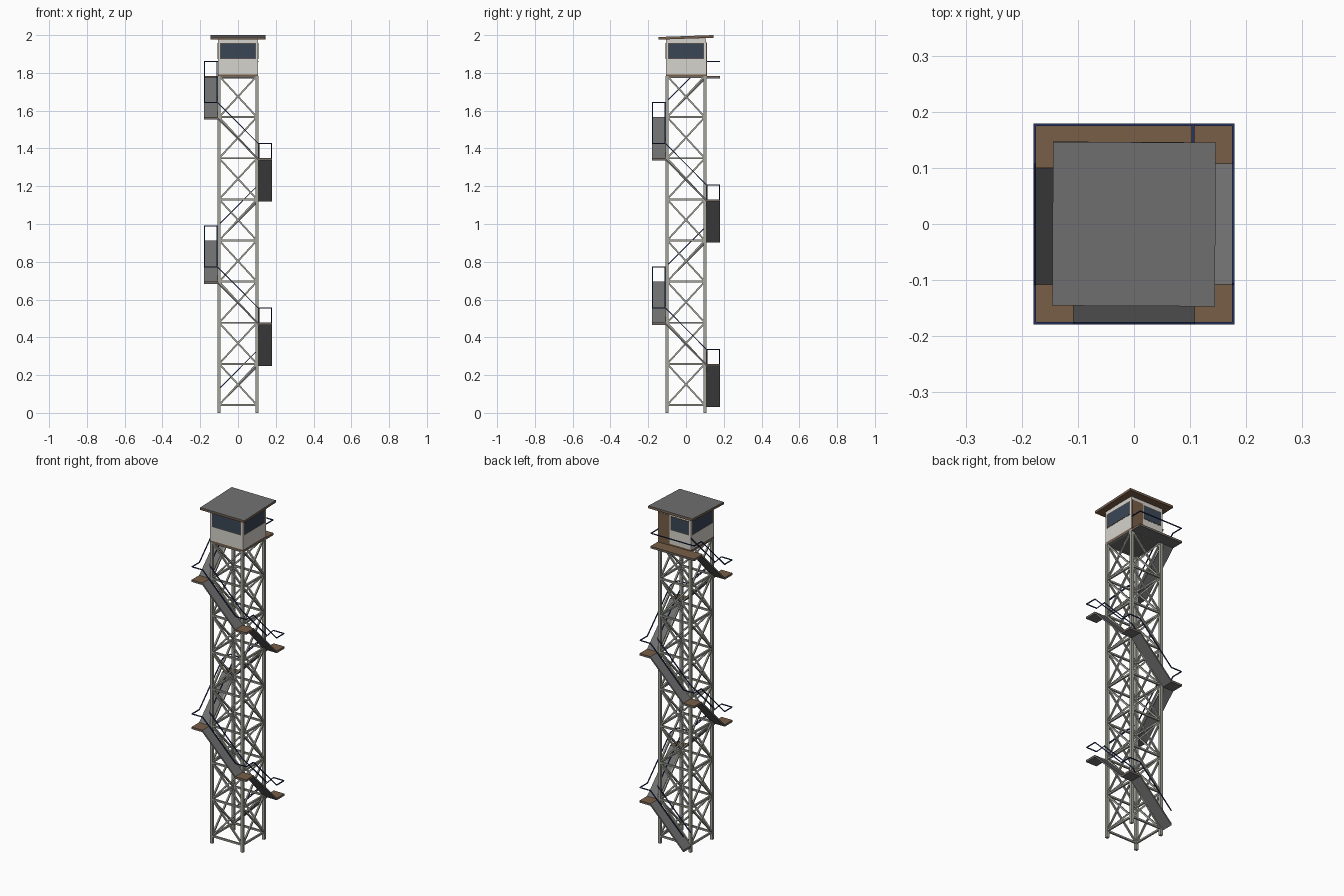
import bpy, bmesh, math
from mathutils import Vector, Matrix

if "Cube" in bpy.data.objects:
    bpy.data.objects.remove(bpy.data.objects["Cube"])


def mat(name, r, g, b):
    m = bpy.data.materials.new(name)
    lin = [(c / 255 / 12.92) if c < 11 else ((c / 255 + 0.055) / 1.055) ** 2.4 for c in (r, g, b)]
    m.diffuse_color = (*lin, 1)
    m.use_nodes = True
    m.node_tree.nodes["Principled BSDF"].inputs["Base Color"].default_value = m.diffuse_color
    return m


STEEL = mat("pale_steel", 165, 165, 156)
GREY = mat("dark_grey_metal", 112, 112, 112)
WOOD = mat("brown_wood", 120, 94, 72)
NAVY = mat("navy_rail", 38, 52, 98)
WALL = mat("off_white_wall", 214, 211, 204)
GLASS = mat("slate_glass", 58, 70, 86)


def finish(name, bm, material):
    bmesh.ops.recalc_face_normals(bm, faces=bm.faces)
    me = bpy.data.meshes.new(name)
    bm.to_mesh(me)
    bm.free()
    me.materials.append(material)
    ob = bpy.data.objects.new(name, me)
    bpy.context.collection.objects.link(ob)
    return ob


def add_box(bm, lo, hi):
    lo, hi = Vector(lo), Vector(hi)
    m = Matrix.Translation((lo + hi) / 2) @ Matrix.Diagonal((*(hi - lo), 1))
    bmesh.ops.create_cube(bm, size=1, matrix=m)


def box(name, lo, hi, material):
    bm = bmesh.new()
    add_box(bm, lo, hi)
    return finish(name, bm, material)


def add_bar(bm, a, b, w):
    # square bar between two points
    a, b = Vector(a), Vector(b)
    d = b - a
    rot = d.to_track_quat('Z', 'Y').to_matrix().to_4x4()
    m = Matrix.Translation((a + b) / 2) @ rot @ Matrix.Diagonal((w, w, d.length, 1))
    bmesh.ops.create_cube(bm, size=1, matrix=m)


Z0, STEP, N = 0.042, 0.2177, 8
L = 0.1                      # leg centre
IN, OUT = 0.108, 0.179       # inner and outer edge of the stairs
RAIL = 0.077
TOP = Z0 + STEP * N
corners = [(-L, L), (L, L), (L, -L), (-L, -L)]

# lattice tower
legs, rings, braces = bmesh.new(), bmesh.new(), bmesh.new()
for i, (x, y) in enumerate(corners):
    add_box(legs, (x - .008, y - .008, 0), (x + .008, y + .008, TOP))
    x2, y2 = corners[(i + 1) % 4]
    for k in range(N + 1):
        z = Z0 + STEP * k - (0.005 if k == N else 0)
        add_bar(rings, (x, y, z), (x2, y2, z), 0.010)
        if k < N:
            add_bar(braces, (x, y, z), (x2, y2, z + STEP), 0.009)
            add_bar(braces, (x2, y2, z), (x, y, z + STEP), 0.009)
finish("tower_legs", legs, STEEL)
finish("tower_rings", rings, STEEL)
finish("tower_braces", braces, STEEL)

# spiralling stairs: back, right, front, left, repeated
flights, decks, planks, rails = (bmesh.new() for _ in range(4))
RW = 0.005
for k in range(N):
    z, z2 = Z0 + STEP * k, Z0 + STEP * (k + 1)
    spin = Matrix.Rotation(-math.pi / 2 * (k % 4), 4, 'Z')

    def P(x, y, h):
        return spin @ Vector((x, y, h))

    # sloping plate on the back side, rising towards +x before spinning
    vs = [flights.verts.new(P(x, y, h + d)) for d in (0, -.012)
          for x, y, h in ((-IN, IN, z), (IN, IN, z2), (IN, OUT, z2), (-IN, OUT, z))]
    for f in ((0, 1, 2, 3), (7, 6, 5, 4), (0, 4, 5, 1), (1, 5, 6, 2), (2, 6, 7, 3), (3, 7, 4, 0)):
        flights.faces.new([vs[i] for i in f])
    # sloping handrails on both edges
    for y in (IN + .002, OUT - .002):
        add_bar(rails, P(-IN, y, z + RAIL), P(IN, y, z2 + RAIL), RW)
    # corner landing and its rail
    if k < N - 1:
        a, b = P(IN, IN, 0), P(OUT, OUT, 0)
        lo = (min(a.x, b.x), min(a.y, b.y))
        hi = (max(a.x, b.x), max(a.y, b.y))
        add_box(decks, (*lo, z2 - .012), (*hi, z2 - .005))
        add_box(planks, (*lo, z2 - .005), (*hi, z2))
        e = OUT - .002
        add_bar(rails, P(IN, e, z2 + RAIL), P(e, e, z2 + RAIL), RW)
        add_bar(rails, P(e, e, z2 + RAIL), P(e, IN, z2 + RAIL), RW)

# balcony behind the cabin
add_box(decks, (-OUT, L, TOP - .012), (IN, OUT, TOP - .005))
add_box(planks, (-OUT, L, TOP - .005), (IN, OUT, TOP))
e, zr = OUT - .002, TOP + RAIL
for a, b in (((-e, IN), (-e, e)), ((-e, e), (IN - .003, e)), ((IN - .003, e), (IN - .003, IN))):
    add_bar(rails, (*a, zr), (*b, zr), RW)
finish("stair_flights", flights, GREY)
finish("landing_frames", decks, GREY)
finish("landing_planks", planks, WOOD)
finish("handrails", rails, NAVY)

# cabin
C = 0.107
box("cabin_underfloor", (-C, -C, TOP - .008), (C, C, TOP - .002), GREY)
box("cabin_floor", (-C, -C, TOP - .002), (C, C, TOP + .008), WOOD)
box("cabin_walls", (-C, -C, TOP + .008), (C, C, 1.981), WALL)

# windows on all sides (narrower beside the door at the back)
frames, panes = bmesh.new(), bmesh.new()
for k, (x0, x1) in enumerate([(-.093, .093), (-.093, .093), (-.093, .022), (-.093, .093)]):
    if k == 2:
        x0, x1 = -x1, -x0
    spin = Matrix.Rotation(math.pi / 2 * k, 4, 'Z')
    for bm, g, d in ((frames, .003, .001), (panes, 0, .002)):
        a, b = spin @ Vector((x0 - g, -C - d, 0)), spin @ Vector((x1 + g, -C + .002, 0))
        add_box(bm, (min(a.x, b.x), min(a.y, b.y), 1.877 - g), (max(a.x, b.x), max(a.y, b.y), 1.955 + g))
finish("window_frames", frames, WOOD)
finish("window_panes", panes, GLASS)
box("cabin_door", (.032, C - .002, TOP), (.104, C + .003, 1.962), WOOD)

# sloping roof: brown board under a grey sheet
for name, lo, hi, m in (("roof_board", -.007, .003, WOOD), ("roof_sheet", .003, .007, GREY)):
    r = box(name, (-.145, -.146, lo), (.145, .146, hi), m)
    r.location.z = 1.988
    r.rotation_euler = (0.035, 0, math.radians(-0.3))
